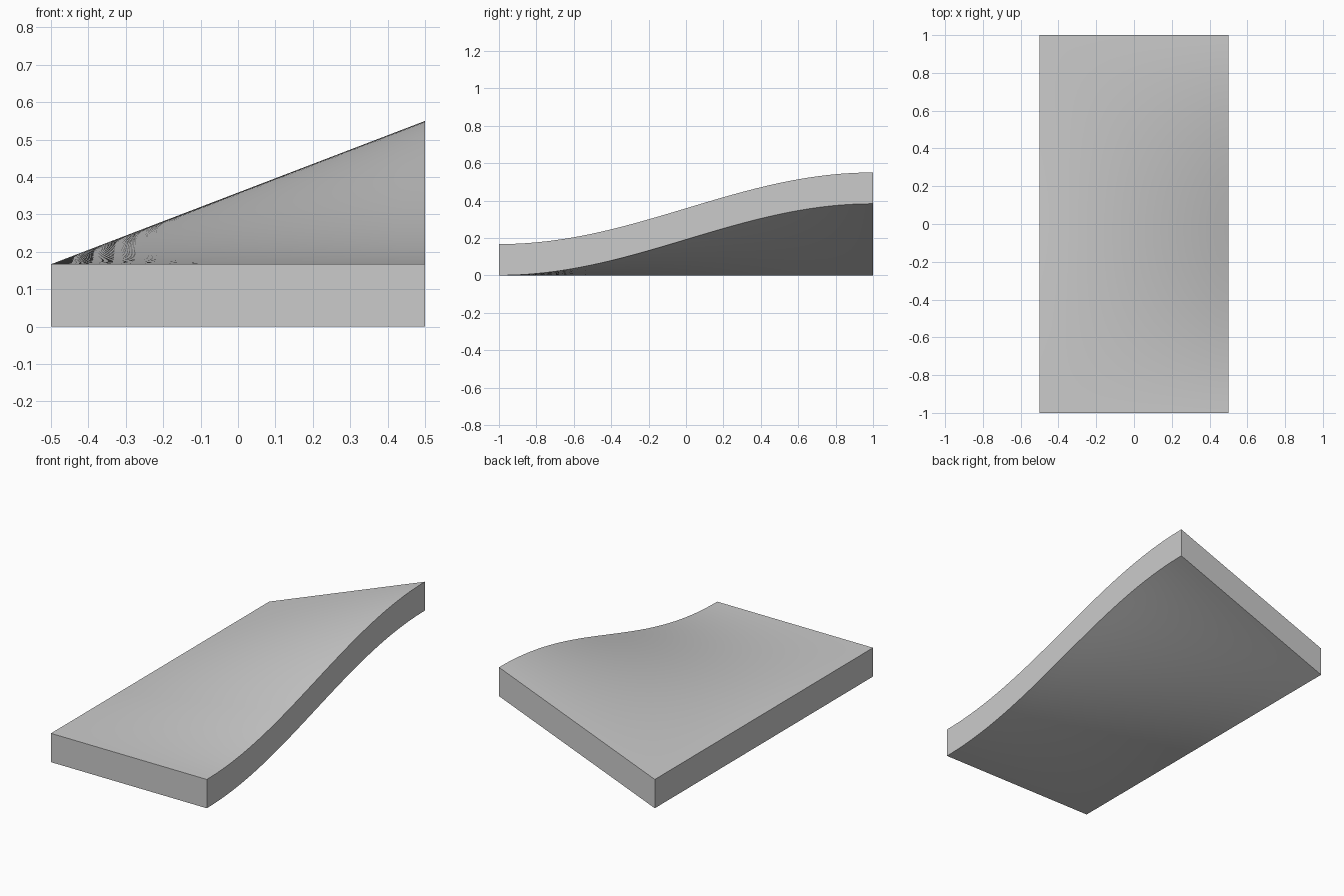
import bpy, bmesh, math

if "Cube" in bpy.data.objects:
    bpy.data.objects.remove(bpy.data.objects["Cube"])

WIDTH, LENGTH = 1.0, 2.0
THICK, RISE = 0.167, 0.383
NX, NY = 16, 48


def lift(x, y):
    # S-curve along the length, fading linearly to flat at the left edge
    s = (1 - math.cos(math.pi * (y / LENGTH + 0.5))) / 2
    return RISE * (x / WIDTH + 0.5) * s


# Twisted ramp slab: flat grid extruded to thickness, then lifted
bm = bmesh.new()
rows = [[bm.verts.new((WIDTH * (i / NX - 0.5), LENGTH * (j / NY - 0.5), 0))
         for i in range(NX + 1)] for j in range(NY + 1)]
for j in range(NY):
    for i in range(NX):
        bm.faces.new((rows[j][i], rows[j][i + 1], rows[j + 1][i + 1], rows[j + 1][i]))
extruded = bmesh.ops.extrude_face_region(bm, geom=bm.faces[:])
for v in extruded["geom"]:
    if isinstance(v, bmesh.types.BMVert):
        v.co.z = THICK
for v in bm.verts:
    v.co.z += lift(v.co.x, v.co.y)
bmesh.ops.recalc_face_normals(bm, faces=bm.faces[:])

mesh = bpy.data.meshes.new("banked_ramp_slab")
bm.to_mesh(mesh)
bm.free()
slab = bpy.data.objects.new("banked_ramp_slab", mesh)
bpy.context.collection.objects.link(slab)

# Smooth surfaces with crisp borders
bpy.context.view_layer.objects.active = slab
slab.select_set(True)
bpy.ops.object.shade_smooth_by_angle(angle=math.radians(30))
